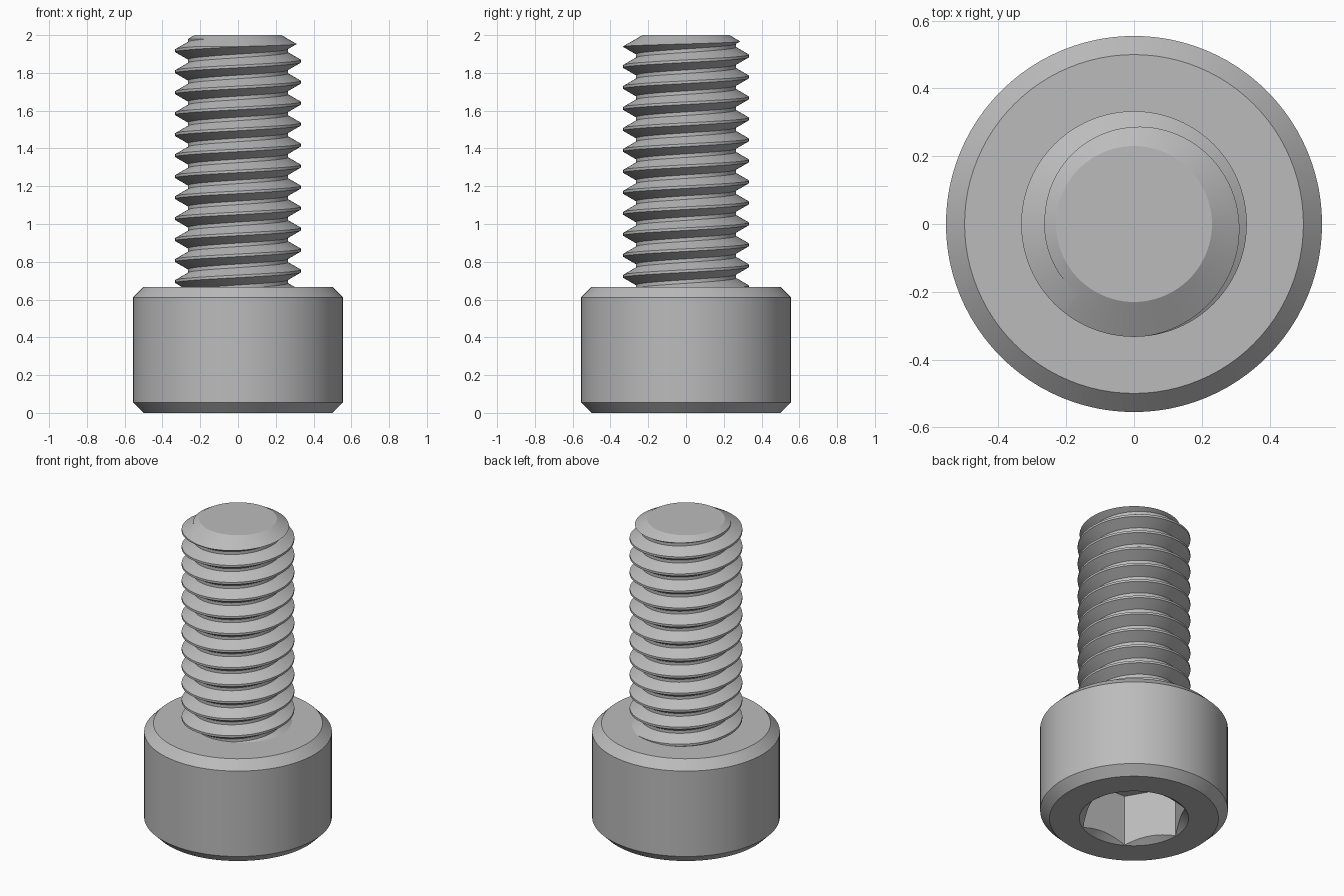
import bpy, bmesh, math

cube = bpy.data.objects.get("Cube")
if cube:
    bpy.data.objects.remove(cube, do_unlink=True)

SEG = 96
HEAD_R, HEAD_H, CHAMFER = 0.555, 0.667, 0.055
CREST_R, ROOT_R, PITCH = 0.333, 0.265, 1 / 9
TOP = 2.0

steel = bpy.data.materials.new("grey steel")
steel.use_nodes = True
grey = (0.5, 0.5, 0.5, 1)
steel.diffuse_color = grey
steel.node_tree.nodes["Principled BSDF"].inputs["Base Color"].default_value = grey


def make_object(name, bm):
    bmesh.ops.recalc_face_normals(bm, faces=bm.faces[:])
    mesh = bpy.data.meshes.new(name)
    bm.to_mesh(mesh)
    bm.free()
    mesh.materials.append(steel)
    obj = bpy.data.objects.new(name, mesh)
    bpy.context.collection.objects.link(obj)
    return obj


def lathe(name, profile, steps=SEG):
    """Spin an (r, z) profile round z and cap both ends."""
    bm = bmesh.new()
    verts = [bm.verts.new((r, 0, z)) for r, z in profile]
    edges = [bm.edges.new(pair) for pair in zip(verts, verts[1:])]
    bmesh.ops.spin(bm, geom=verts + edges, cent=(0, 0, 0), axis=(0, 0, 1),
                   angle=2 * math.pi, steps=steps)
    bmesh.ops.remove_doubles(bm, verts=bm.verts[:], dist=1e-5)
    rim = [e for e in bm.edges if e.is_boundary]
    bmesh.ops.holes_fill(bm, edges=rim, sides=0)
    return make_object(name, bm)


def cut(obj, tool, operation):
    mod = obj.modifiers.new("cut", 'BOOLEAN')
    mod.operation, mod.solver, mod.object = operation, 'EXACT', tool
    bpy.context.view_layer.objects.active = obj
    bpy.ops.object.modifier_apply(modifier=mod.name)
    bpy.data.objects.remove(tool, do_unlink=True)


def smooth(obj):
    bpy.ops.object.select_all(action='DESELECT')
    obj.select_set(True)
    bpy.context.view_layer.objects.active = obj
    bpy.ops.object.shade_smooth_by_angle(angle=math.radians(25))


def thread(name, first_crest, turns):
    """Right-handed helical thread, closed by a fan at each end."""
    flank = (CREST_R - ROOT_R) * math.tan(math.radians(30))
    crest = PITCH / 8
    section = [(CREST_R, -crest / 2), (CREST_R, crest / 2),
               (ROOT_R, crest / 2 + flank), (ROOT_R, PITCH - crest / 2 - flank)]
    rows = len(section) * turns
    bm = bmesh.new()
    columns = []
    for i in range(SEG):
        a = 2 * math.pi * i / SEG
        column = []
        for j in range(rows + len(section)):
            r, dz = section[j % len(section)]
            z = first_crest + dz + PITCH * (j // len(section) + i / SEG)
            column.append(bm.verts.new((r * math.cos(a), r * math.sin(a), z)))
        columns.append(column)
    for i in range(SEG):
        # The last column joins the first one a full turn higher
        last = i == SEG - 1
        here, after = columns[i], columns[(i + 1) % SEG]
        shift = len(section) if last else 0
        for j in range(rows + len(section) - 1 - shift):
            bm.faces.new((here[j], after[j + shift],
                          after[j + 1 + shift], here[j + 1]))
    middle = first_crest + PITCH * turns / 2
    rim = [e for e in bm.edges if e.is_boundary]
    for low in (True, False):
        ring = [e for e in rim
                if ((e.verts[0].co.z + e.verts[1].co.z) / 2 < middle) == low]
        z = sum(e.verts[0].co.z for e in ring) / len(ring)
        hub = bm.verts.new((0, 0, z))
        for e in ring:
            bm.faces.new((e.verts[0], e.verts[1], hub))
    return make_object(name, bm)


# Chamfered cylindrical head
head = lathe("socket_head", [
    (HEAD_R - CHAMFER, 0), (HEAD_R, CHAMFER),
    (HEAD_R, HEAD_H - CHAMFER), (HEAD_R - CHAMFER, HEAD_H)])

# Hexagonal socket with a countersunk mouth
cut(head, lathe("hex_cutter", [(0.321, -0.1), (0.321, 0.333)], 6), 'DIFFERENCE')
cut(head, lathe("mouth_cutter", [(0.366, -0.03), (0.202, 0.085)]), 'DIFFERENCE')
smooth(head)

# Threaded shank, trimmed to a chamfered tip
shank = thread("threaded_shank", 1.862 - 13 * PITCH, 16)
tip_slope = math.tan(math.radians(30))
trim = lathe("shank_trim", [
    (0.4, 0.65), (0.4, TOP - (0.4 - 0.23) * tip_slope), (0.23, TOP)])
cut(shank, trim, 'INTERSECT')
smooth(shank)
